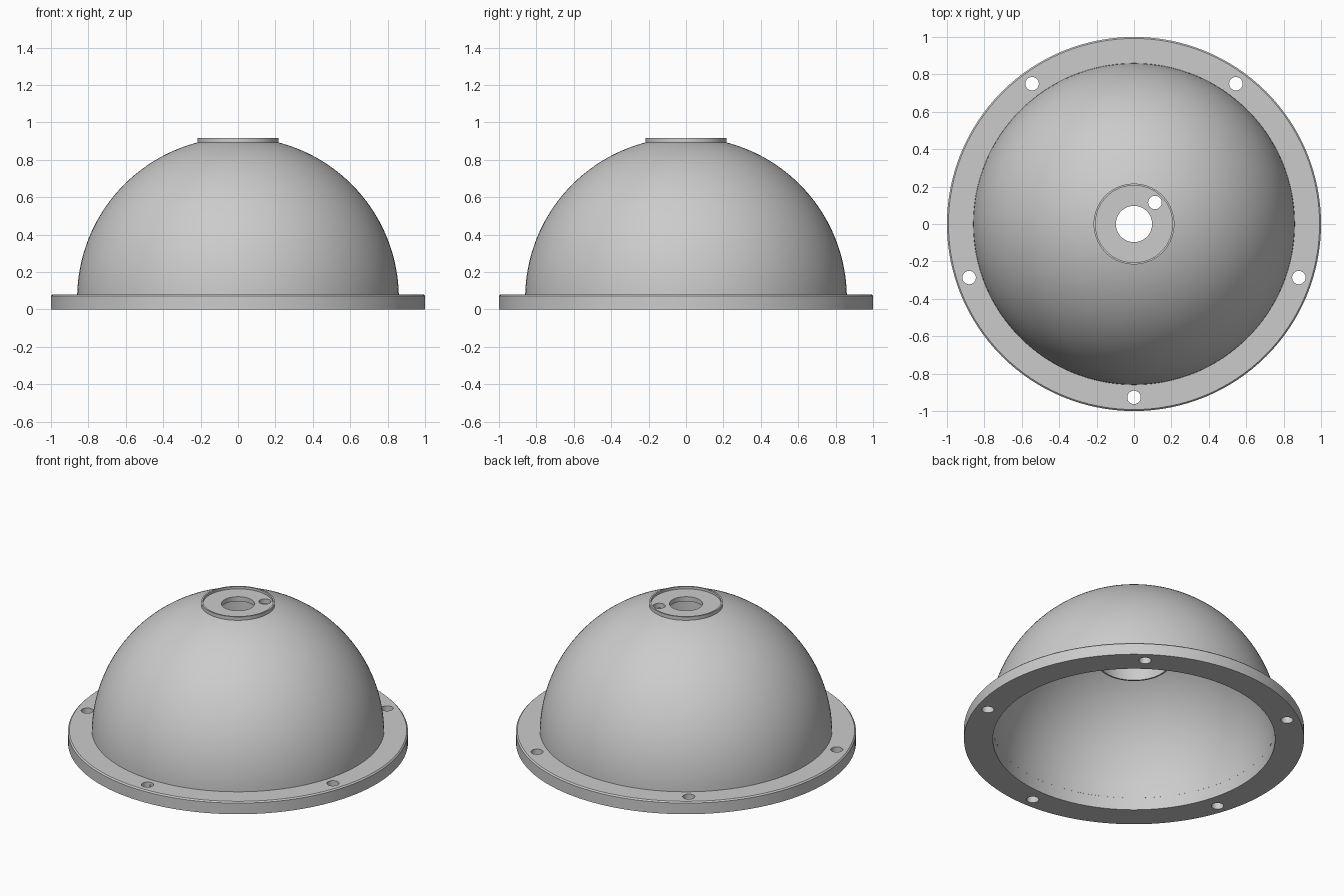
import bpy
import bmesh
from math import sin, cos, pi, radians, asin, sqrt

cube = bpy.data.objects.get("Cube")
if cube:
    bpy.data.objects.remove(cube, do_unlink=True)

SEGMENTS = 128
CENTRE_Z = 0.06          # centre of the spherical dome
OUTER, INNER = 0.86, 0.83
FLANGE_TOP = 0.08
NECK = 0.216             # outer radius of the neck tube

grey = bpy.data.materials.new("plain grey")
grey.use_nodes = True
grey.diffuse_color = (0.6, 0.6, 0.6, 1)
grey.node_tree.nodes["Principled BSDF"].inputs["Base Color"].default_value = (0.6, 0.6, 0.6, 1)


def lathe(name, profile):
    """Spin a closed (radius, height) profile around the z axis."""
    bm = bmesh.new()
    rings = []
    for i in range(SEGMENTS):
        a = 2 * pi * i / SEGMENTS
        rings.append([bm.verts.new((r * cos(a), r * sin(a), z)) for r, z in profile])
    n = len(profile)
    for i in range(SEGMENTS):
        here, there = rings[i], rings[(i + 1) % SEGMENTS]
        for j in range(n):
            k = (j + 1) % n
            bm.faces.new((here[j], there[j], there[k], here[k]))
    bmesh.ops.recalc_face_normals(bm, faces=bm.faces)
    mesh = bpy.data.meshes.new(name)
    bm.to_mesh(mesh)
    bm.free()
    mesh.materials.append(grey)
    obj = bpy.data.objects.new(name, mesh)
    bpy.context.collection.objects.link(obj)
    return obj


def drill(obj, x, y, radius, z):
    """Cut a vertical round hole through a part."""
    bpy.ops.mesh.primitive_cylinder_add(vertices=32, radius=radius, depth=0.3, location=(x, y, z))
    cutter = bpy.context.object
    cutter.hide_render = True
    cutter.data.materials.append(grey)
    mod = obj.modifiers.new("hole", 'BOOLEAN')
    mod.operation = 'DIFFERENCE'
    mod.solver = 'EXACT'
    mod.object = cutter
    bpy.context.view_layer.update()
    result = obj.evaluated_get(bpy.context.evaluated_depsgraph_get())
    mesh = bpy.data.meshes.new_from_object(result)
    obj.modifiers.clear()
    obj.data = mesh
    bpy.data.objects.remove(cutter, do_unlink=True)


def arc(radius, end_radius, steps=40):
    """Dome curve from the flange top up to the neck."""
    start = asin((FLANGE_TOP - CENTRE_Z) / radius)
    end = asin(sqrt(radius ** 2 - end_radius ** 2) / radius)
    angles = [start + (end - start) * i / steps for i in range(steps + 1)]
    return [(radius * cos(a), CENTRE_Z + radius * sin(a)) for a in angles]


# Mounting flange with a small chamfer and five bolt holes
flange = lathe("flange", [(INNER, 0), (1, 0), (1, 0.072), (0.992, FLANGE_TOP), (INNER, FLANGE_TOP)])
for i in range(5):
    a = radians(-90 + 72 * i)
    drill(flange, 0.927 * cos(a), 0.927 * sin(a), 0.036, 0.04)

# Thin hemispherical shell, open where the neck passes through
dome = lathe("dome", arc(OUTER, NECK - 0.005) + arc(INNER, NECK - 0.005)[::-1])

# Neck tube, standing just above the dome and hanging down inside it
neck = lathe("neck_tube", [(0.206, 0.52), (NECK, 0.52), (NECK, 0.915), (0.206, 0.915)])

# Recessed cap with a central opening and a small side hole
cap = lathe("neck_cap", [(0.097, 0.87), (0.21, 0.87), (0.21, 0.9), (0.097, 0.9)])
drill(cap, 0.112, 0.115, 0.036, 0.885)

# Smooth the round surfaces and keep the edges sharp
bpy.ops.object.select_all(action='DESELECT')
for obj in (flange, dome, neck, cap):
    obj.select_set(True)
bpy.context.view_layer.objects.active = flange
bpy.ops.object.shade_smooth_by_angle(angle=radians(30))
